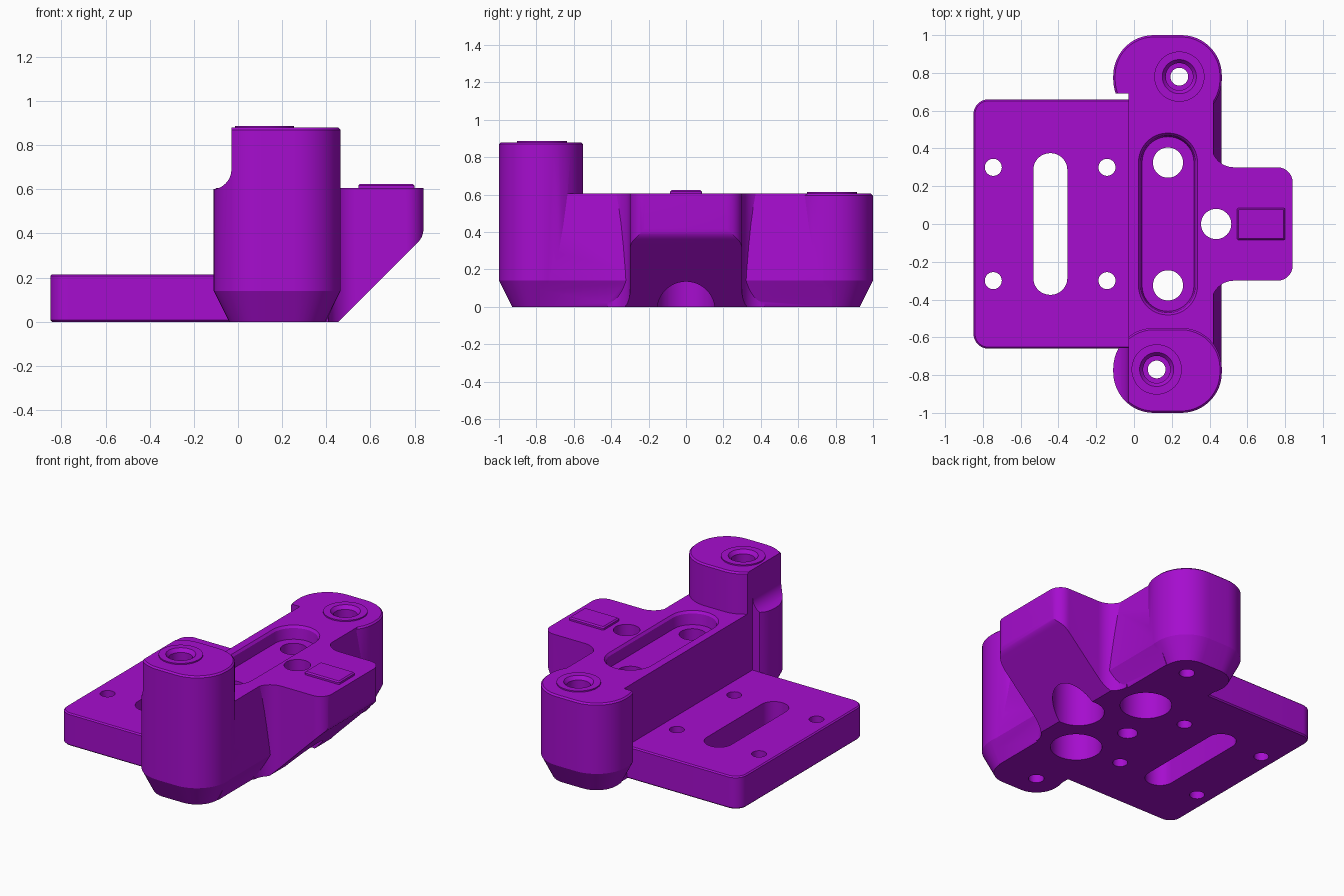
import bpy, bmesh, math

if "Cube" in bpy.data.objects:
    bpy.data.objects.remove(bpy.data.objects["Cube"])

purple = bpy.data.materials.new("purple plastic")
purple.diffuse_color = (0.38, 0.004, 0.62, 1)
purple.use_nodes = True
purple.node_tree.nodes["Principled BSDF"].inputs["Base Color"].default_value = purple.diffuse_color


def arc(cx, cy, r, a0, a1, n=12):
    return [(cx + r * math.cos(math.radians(a0 + (a1 - a0) * i / n)),
             cy + r * math.sin(math.radians(a0 + (a1 - a0) * i / n))) for i in range(n + 1)]


def rounded(x0, x1, y0, y1, r, inset=0):
    x0, x1, y0, y1 = x0 + inset, x1 - inset, y0 + inset, y1 - inset
    r = max(0.003, min(r - inset, (x1 - x0) / 2 - 0.001, (y1 - y0) / 2 - 0.001))
    return (arc(x1 - r, y1 - r, r, 0, 90) + arc(x0 + r, y1 - r, r, 90, 180)
            + arc(x0 + r, y0 + r, r, 180, 270) + arc(x1 - r, y0 + r, r, 270, 360))


def loft(name, rings):
    """Closed solid through rings of 3D points."""
    bm = bmesh.new()
    vs = [[bm.verts.new(p) for p in ring] for ring in rings]
    n = len(vs[0])
    for a, b in zip(vs, vs[1:]):
        for i in range(n):
            j = (i + 1) % n
            bm.faces.new((a[i], a[j], b[j], b[i]))
    bm.faces.new(vs[0][::-1])
    bm.faces.new(vs[-1])
    bmesh.ops.recalc_face_normals(bm, faces=bm.faces[:])
    me = bpy.data.meshes.new(name)
    bm.to_mesh(me)
    bm.free()
    me.materials.append(purple)
    ob = bpy.data.objects.new(name, me)
    bpy.context.collection.objects.link(ob)
    return ob


def block(name, rect, levels):
    """Rounded rectangle with (z, inset) levels."""
    return loft(name, [[(x, y, z) for x, y in rounded(*rect, inset=d)] for z, d in levels])


def prism_y(name, profile, y0, y1):
    return loft(name, [[(x, y, z) for x, z in profile] for y in (y0, y1)])


def turned(name, cx, cy, levels):
    """Round part with (z, radius) levels."""
    return loft(name, [[(x, y, z) for x, y in arc(cx, cy, r, 0, 352.5, 47)] for z, r in levels])


def combine(body, other, op):
    m = body.modifiers.new(op, 'BOOLEAN')
    m.operation, m.solver, m.object = op, 'EXACT', other
    bpy.ops.object.select_all(action='DESELECT')
    bpy.context.view_layer.objects.active = body
    body.select_set(True)
    bpy.ops.object.modifier_apply(modifier=m.name)
    bpy.data.objects.remove(other, do_unlink=True)


def smooth(ob):
    bpy.ops.object.select_all(action='DESELECT')
    bpy.context.view_layer.objects.active = ob
    ob.select_set(True)
    bpy.ops.object.shade_smooth_by_angle(angle=math.radians(25))


TOP, TALL = 0.605, 0.88

# Central bar with leaning right wall and chamfered foot
body = prism_y("bracket_body", [(-0.03, 0), (0.40, 0), (0.462, 0.14), (0.42, TOP), (-0.03, TOP)],
               -0.78, 0.78)

# Rounded end posts, tapered at the foot
back = block("back_post", (-0.11, 0.465, 0.55, 1.0, 0.215),
             [(0, 0.07), (0.14, 0), (TOP - 0.01, 0), (TOP, 0.01)])
front = block("front_post", (-0.11, 0.465, -1.0, -0.55, 0.215),
              [(0, 0.07), (0.14, 0), (TALL - 0.01, 0), (TALL, 0.01)])
# Flat inner flanks of the posts
combine(back, prism_y("flank_cut", [(-0.3, -1), (-0.03, -1), (-0.03, 2), (-0.3, 2)], 0.3, 0.69),
        'DIFFERENCE')
combine(front, prism_y("flank_cut", [(-0.3, -1), (-0.03, -1), (-0.03, 2), (-0.3, 2)], -0.655, -0.3),
        'DIFFERENCE')
# Filleted shoulder on the tall post
shoulder = [(-0.3, 0.6)] + arc(-0.12, 0.69, 0.09, 270, 360) + [(-0.03, 1.2), (-0.3, 1.2)]
combine(front, prism_y("shoulder_cut", shoulder, -1.2, -0.3), 'DIFFERENCE')
combine(body, back, 'UNION')
combine(body, front, 'UNION')

# Side tab with filleted root and sloping underside
half = [(0.25, -0.42)] + arc(0.53, -0.42, 0.12, 180, 90) + arc(0.76, -0.22, 0.08, 270, 360)
outline = half + [(x, -y) for x, y in reversed(half)]
tab = loft("side_tab", [[(x, y, z) for x, y in outline] for z in (-0.1, TOP)])
side = ([(0.1, 0), (0.455, 0)] + arc(0.76, 0.418, 0.08, 315, 360, 6)
        + [(0.84, 0.8), (0.1, 0.8)])
combine(tab, prism_y("tab_slope", side, -0.6, 0.6), 'INTERSECT')
combine(body, tab, 'UNION')

# Mounting plate
plate = block("mounting_plate", (-0.85, 0.1, -0.66, 0.66, 0.08),
              [(0, 0.008), (0.008, 0), (0.207, 0), (0.215, 0.008)])
combine(body, plate, 'UNION')

# Raised collars and stepped bores on the posts
for x, y, z in ((0.24, 0.78, TOP), (0.12, -0.77, TALL)):
    combine(body, turned("collar", x, y, [(z - 0.05, 0.133), (z + 0.008, 0.133)]), 'UNION')
    combine(body, turned("insert_bore", x, y, [(z - 0.25, 0.072), (z - 0.015, 0.072),
                                               (z + 0.02, 0.1)]), 'DIFFERENCE')
    combine(body, turned("post_hole", x, y, [(-0.1, 0.047), (z - 0.2, 0.047)]), 'DIFFERENCE')

# Long pocket on top of the bar
combine(body, block("pocket", (0.015, 0.345, -0.49, 0.49, 0.165),
                    [(0.52, 0.028), (0.59, 0.02), (0.62, -0.003)]), 'DIFFERENCE')

# Large bolt holes with counterbores from below
for x, y in ((0.18, 0.325), (0.18, -0.325), (0.435, 0)):
    combine(body, turned("bolt_hole", x, y, [(-0.1, 0.155), (0.3, 0.155), (0.301, 0.08),
                                             (0.8, 0.08)]), 'DIFFERENCE')

# Blind hole below
combine(body, turned("blind_hole", 0.05, 0, [(-0.1, 0.06), (0.25, 0.06)]), 'DIFFERENCE')

# Plate slot and small holes
combine(body, block("slot", (-0.533, -0.353, -0.375, 0.375, 0.09), [(-0.1, 0), (0.4, 0)]),
        'DIFFERENCE')
for x in (-0.745, -0.143):
    for y in (-0.3, 0.3):
        combine(body, turned("plate_hole", x, y, [(-0.1, 0.045), (0.4, 0.045)]), 'DIFFERENCE')
smooth(body)

# Raised rectangular pad on the tab
pad = block("tab_pad", (0.545, 0.80, -0.085, 0.085, 0.01),
            [(TOP - 0.01, 0), (TOP + 0.012, 0), (TOP + 0.02, 0.008)])
smooth(pad)
